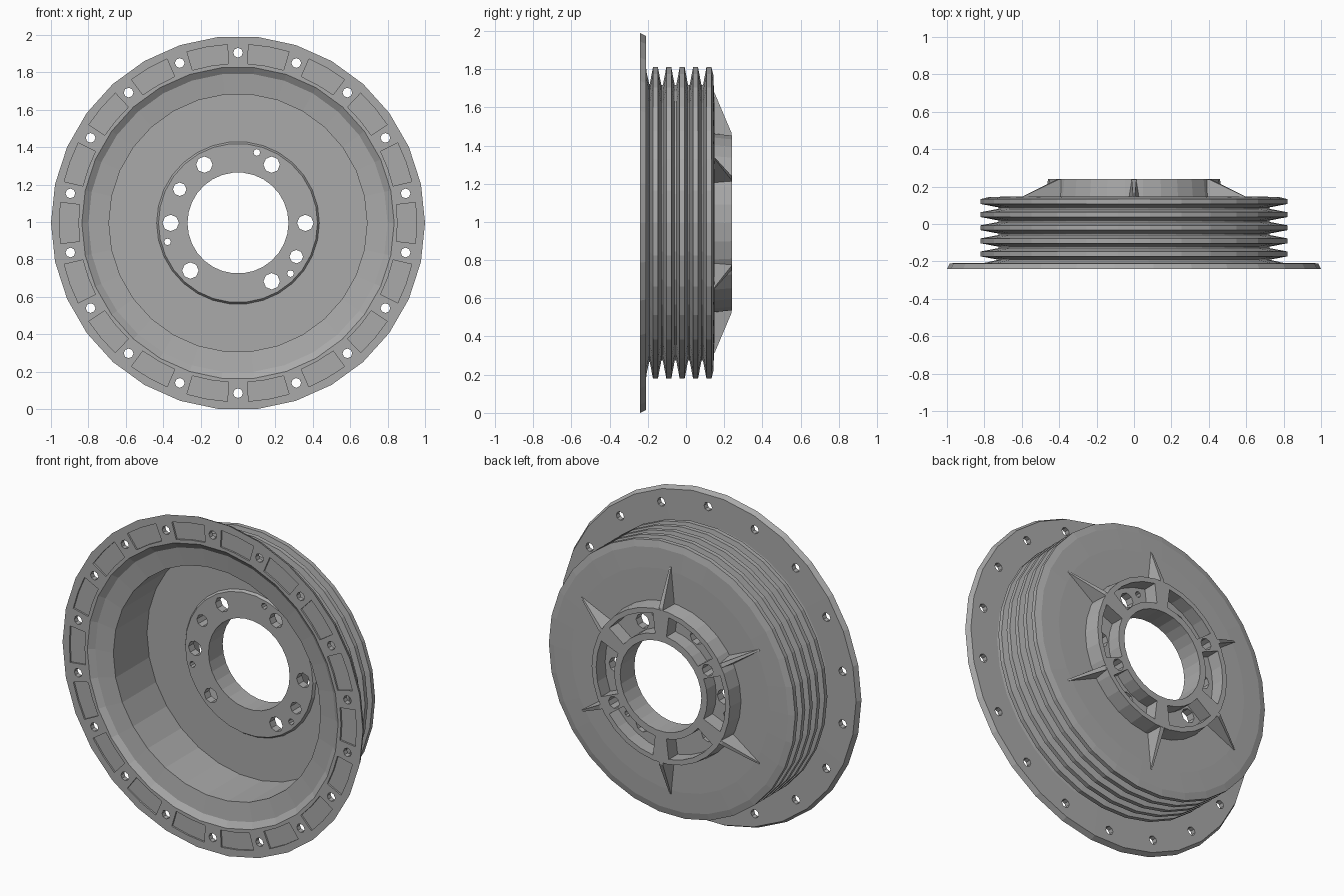
import bpy, bmesh, math
from math import radians, cos, sin

cube = bpy.data.objects.get("Cube")
if cube:
    bpy.data.objects.remove(cube, do_unlink=True)

SIDES = 30
CENTRE = cos(math.pi / SIDES)  # axle height, so the rim rests on the ground

iron = bpy.data.materials.new("cast iron grey")
iron.use_nodes = True
iron.diffuse_color = (0.4, 0.4, 0.4, 1)
iron.node_tree.nodes["Principled BSDF"].inputs["Base Color"].default_value = (0.4, 0.4, 0.4, 1)


def polar(radius, angle, y):
    """Point around the axle, angle in degrees."""
    a = radians(angle)
    return (radius * cos(a), y, CENTRE + radius * sin(a))


def finish(bm, name):
    bmesh.ops.recalc_face_normals(bm, faces=bm.faces)
    mesh = bpy.data.meshes.new(name)
    bm.to_mesh(mesh)
    bm.free()
    mesh.materials.append(iron)
    obj = bpy.data.objects.new(name, mesh)
    bpy.context.collection.objects.link(obj)
    return obj


def bridge(bm, loops, closed=False):
    """Skin a series of equal point loops, capping the ends unless closed."""
    rings = [[bm.verts.new(p) for p in loop] for loop in loops]
    n = len(rings[0])
    pairs = list(zip(rings, rings[1:]))
    if closed:
        pairs.append((rings[-1], rings[0]))
    else:
        bm.faces.new(rings[0])
        bm.faces.new(rings[-1])
    for a, b in pairs:
        for i in range(n):
            j = (i + 1) % n
            bm.faces.new((a[i], a[j], b[j], b[i]))


def add_hole(bm, radius, angle, size, y0, y1):
    x, _, z = polar(radius, angle, 0)
    ring = [(x + size * cos(k * math.pi / 4), z + size * sin(k * math.pi / 4)) for k in range(8)]
    bridge(bm, [[(px, y, pz) for px, pz in ring] for y in (y0, y1)])


def add_sector(bm, r0, r1, angle, half, y0, y1, steps=2):
    sweep = [angle + half * (2 * k / steps - 1) for k in range(steps + 1)]
    outline = [(r1, a) for a in sweep] + [(r0, a) for a in reversed(sweep)]
    bridge(bm, [[polar(r, a, y) for r, a in outline] for y in (y0, y1)])


def cut(obj, bm):
    cutter = finish(bm, "cutter")
    cutter.hide_render = True
    mod = obj.modifiers.new("cut", 'BOOLEAN')
    mod.operation = 'DIFFERENCE'
    mod.solver = 'EXACT'
    mod.object = cutter
    bpy.context.view_layer.update()
    graph = bpy.context.evaluated_depsgraph_get()
    mesh = bpy.data.meshes.new_from_object(obj.evaluated_get(graph))
    obj.modifiers.clear()
    obj.data = mesh
    bpy.data.objects.remove(cutter, do_unlink=True)


# Drum cross-section (radius, y): inside, from the bore out to the flange
profile = [(0.27, 0.105), (0.425, 0.105), (0.435, 0.12), (0.69, 0.12), (0.69, -0.2),
           (0.8, -0.215), (0.835, -0.24), (1.0, -0.24), (0.985, -0.21), (0.8, -0.208)]
# Five cooling fins
for i in range(5):
    y = -0.16 + 0.07 * i
    profile += [(0.725, y - 0.031), (0.82, y - 0.013), (0.82, y + 0.013)]
    if i < 4:
        profile.append((0.725, y + 0.031))
# Back plate and raised hub
profile += [(0.78, 0.143), (0.66, 0.148), (0.47, 0.148), (0.46, 0.24), (0.27, 0.24)]

bm = bmesh.new()
bridge(bm, [[polar(r, 360 * k / SIDES, y) for r, y in profile] for k in range(SIDES)], closed=True)
drum = finish(bm, "brake_drum")

# Shallow pads on the flange face and deep pockets in the back of the hub
bm = bmesh.new()
for k in range(18):
    add_sector(bm, 0.853, 0.955, 20 * k, 6.6, -0.3, -0.23)
for k in range(6):
    add_sector(bm, 0.31, 0.43, 60 * k, 23, 0.155, 0.3, steps=4)
cut(drum, bm)

# Flange bolt holes, wheel stud holes and small screw holes
bm = bmesh.new()
for k in range(18):
    add_hole(bm, 0.91, 10 + 20 * k, 0.026, -0.3, -0.19)
for angle in (0, 60, 120, 180, 225, 300):
    add_hole(bm, 0.36, angle, 0.044, 0.05, 0.3)
for angle in (150, 330):
    add_hole(bm, 0.36, angle, 0.036, 0.05, 0.3)
for angle in (75, 195, 316):
    add_hole(bm, 0.39, angle, 0.018, 0.05, 0.3)
cut(drum, bm)

# Tapered ribs bracing the hub against the back plate
for k in range(6):
    bm = bmesh.new()
    a = radians(30 + 60 * k)
    sides = []
    for s in (-1, 1):
        side = []
        for r, y, w in ((0.44, 0.14, 0.03), (0.69, 0.14, 0.005), (0.68, 0.15, 0.005),
                        (0.47, 0.239, 0.013), (0.44, 0.239, 0.013)):
            side.append((r * cos(a) - s * w * sin(a), y, CENTRE + r * sin(a) + s * w * cos(a)))
        sides.append(side)
    bridge(bm, sides)
    finish(bm, f"hub_rib_{k + 1}")
